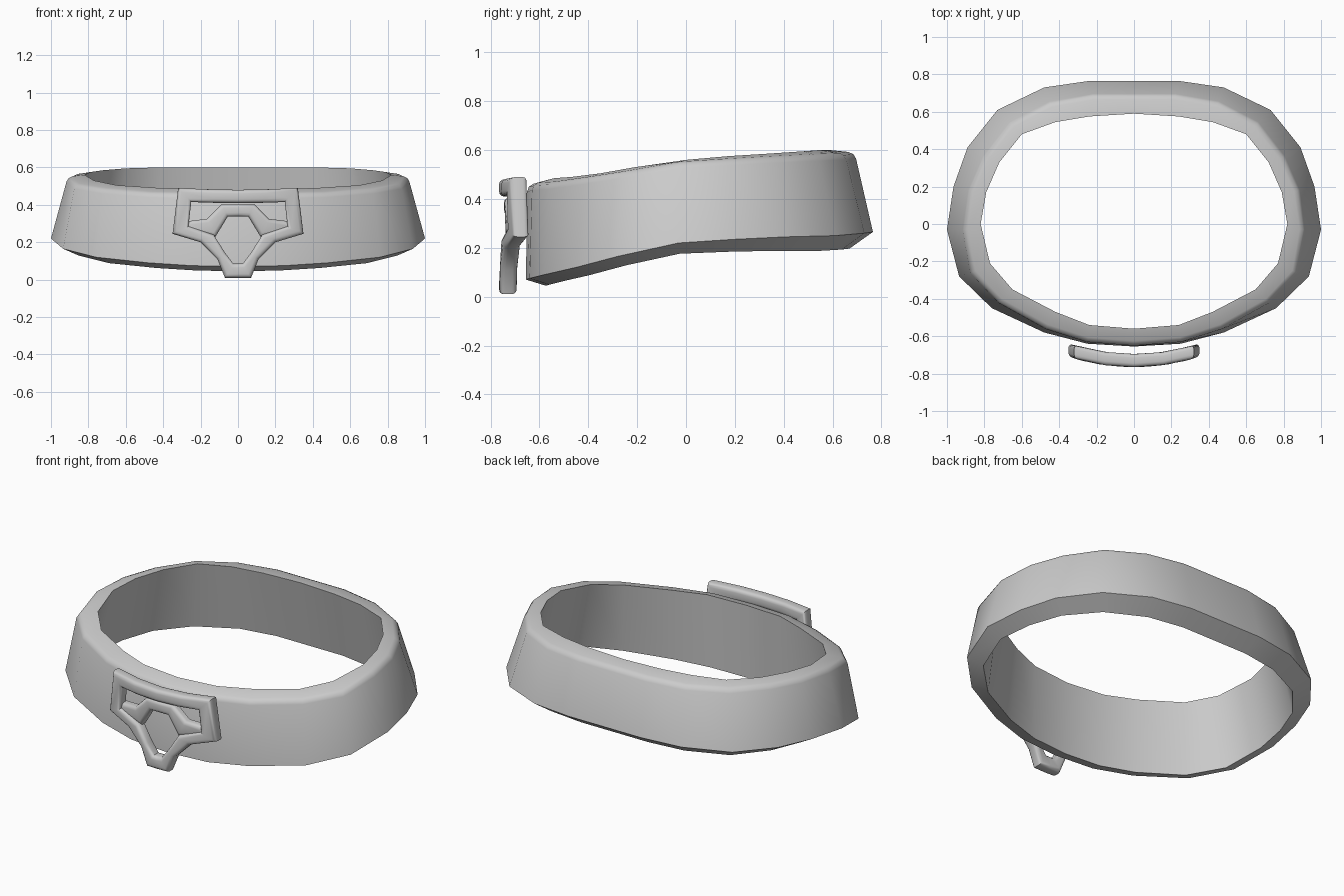
import bpy, bmesh, math

if "Cube" in bpy.data.objects:
    bpy.data.objects.remove(bpy.data.objects["Cube"])


def sweep(name, half, closed, bevel_loops, width, segs):
    """Skin 4-corner cross-sections, given for x >= 0 and mirrored to -x."""
    flip = lambda s: [(-x, y, z) for x, y, z in s]
    if closed:
        secs = half + [flip(s) for s in half[-2:0:-1]]
    else:
        secs = [flip(s) for s in half[:0:-1]] + half
    bm = bmesh.new()
    rows = [[bm.verts.new(p) for p in s] for s in secs]
    n = len(rows)
    for i in range(n if closed else n - 1):
        a, b = rows[i], rows[(i + 1) % n]
        for k in range(4):
            bm.faces.new((a[k], a[(k + 1) % 4], b[(k + 1) % 4], b[k]))
    if not closed:
        bm.faces.new(rows[0])
        bm.faces.new(rows[-1])
    bmesh.ops.recalc_face_normals(bm, faces=bm.faces)
    edges = [bm.edges.get((rows[i][k], rows[(i + 1) % n][k]))
             for i in range(n if closed else n - 1) for k in bevel_loops]
    bmesh.ops.bevel(bm, geom=edges, offset=width, offset_type='OFFSET',
                    segments=segs, profile=0.5, affect='EDGES', clamp_overlap=True)
    mesh = bpy.data.meshes.new(name)
    bm.to_mesh(mesh)
    bm.free()
    ob = bpy.data.objects.new(name, mesh)
    bpy.context.collection.objects.link(ob)
    bpy.ops.object.select_all(action='DESELECT')
    ob.select_set(True)
    bpy.context.view_layer.objects.active = ob
    bpy.ops.object.shade_smooth_by_angle(angle=math.radians(40))
    return ob


# Belt: flared, tilted band, back centre to front centre
outer_low = [(0, .765, .265), (.24, .765, .265), (.48, .73, .26), (.73, .61, .25),
             (.89, .41, .245), (.965, .2, .235), (1, -.03, .22), (.935, -.28, .165),
             (.76, -.45, .12), (.48, -.58, .09), (.25, -.64, .075), (0, -.655, .07)]
outer_top = [(0, .69, .59), (.22, .69, .59), (.45, .65, .585), (.66, .54, .58),
             (.8, .36, .572), (.88, .18, .563), (.91, -.03, .55), (.87, -.26, .51),
             (.72, -.42, .485), (.47, -.56, .465), (.25, -.63, .46), (0, -.65, .455)]
inner_top = [(0, .59, .6), (.24, .575, .6), (.42, .545, .6), (.6, .48, .595),
             (.72, .33, .585), (.79, .17, .575), (.82, 0, .56), (.77, -.21, .53),
             (.65, -.35, .505), (.42, -.47, .49), (.24, -.54, .485), (0, -.56, .48)]
inner_low = [(x * .91, y * .875, z - .045 - .03 * y) for x, y, z in outer_low]
sweep("belt", [list(s) for s in zip(outer_low, outer_top, inner_top, inner_low)],
      True, [1], .025, 2)


def bar(pairs, front, back):
    """Cross-sections from (outer, inner) x-z pairs, curved around the belt."""
    out = []
    for (xo, zo), (xi, zi) in pairs:
        co, ci = .45 * xo * xo, .45 * xi * xi
        out.append([(xo, front + co, zo), (xi, front + ci, zi),
                    (xi, back + ci, zi), (xo, back + co, zo)])
    return out


# Buckle frame: wide top bar, short sides, V-shaped lower tip
frame = [((0, .48), (0, .41)), ((.16, .483), (.13, .411)), ((.32, .49), (.25, .415)),
         ((.35, .245), (.265, .285)), ((.2, .2), (.13, .24)), ((.11, .11), (.07, .145)),
         ((.07, .01), (.025, .085)), ((0, .01), (0, .085))]
sweep("buckle_frame", bar(frame, -.765, -.695), True, [0, 1, 2, 3], .02, 3)

# Inner arch of the buckle, slightly recessed
arch = [((0, .405), (0, .337)), ((.085, .405), (.055, .337)),
        ((.165, .325), (.12, .23)), ((.29, .31), (.29, .26))]
sweep("buckle_arch", bar(arch, -.745, -.7), False, [0, 1], .02, 3)
